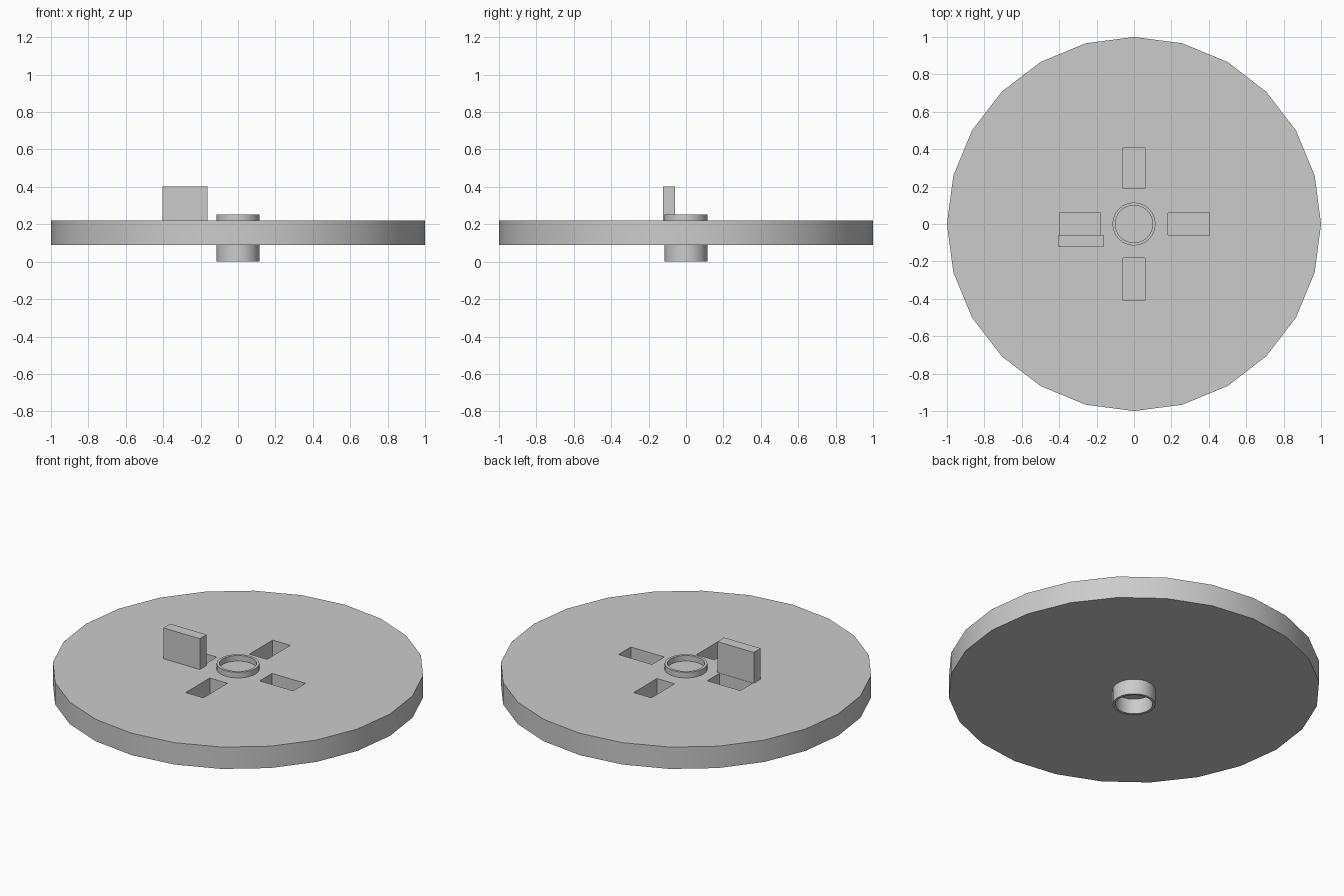
import bpy, bmesh, math

if "Cube" in bpy.data.objects:
    bpy.data.objects.remove(bpy.data.objects["Cube"])

grey = bpy.data.materials.new("light grey")
grey.diffuse_color = (0.6, 0.6, 0.6, 1)
grey.use_nodes = True
grey.node_tree.nodes["Principled BSDF"].inputs["Base Color"].default_value = grey.diffuse_color


def make(name, bm, smooth=False):
    bmesh.ops.recalc_face_normals(bm, faces=bm.faces)
    me = bpy.data.meshes.new(name)
    bm.to_mesh(me)
    bm.free()
    me.materials.append(grey)
    ob = bpy.data.objects.new(name, me)
    bpy.context.collection.objects.link(ob)
    if smooth:
        activate(ob)
        bpy.ops.object.shade_smooth_by_angle(angle=math.radians(30))
    return ob


def activate(ob):
    bpy.ops.object.select_all(action='DESELECT')
    ob.select_set(True)
    bpy.context.view_layer.objects.active = ob


def add_box(bm, x0, x1, y0, y1, z0, z1):
    verts = bmesh.ops.create_cube(bm, size=1)["verts"]
    for v in verts:
        v.co.x = x1 if v.co.x > 0 else x0
        v.co.y = y1 if v.co.y > 0 else y0
        v.co.z = z1 if v.co.z > 0 else z0


def lathe(name, profile, n):
    """Revolve a closed (radius, z) profile around z."""
    bm = bmesh.new()
    rings = []
    for i in range(n):
        a = 2 * math.pi * i / n
        rings.append([bm.verts.new((r * math.cos(a), r * math.sin(a), z)) for r, z in profile])
    m = len(profile)
    for i in range(n):
        p, q = rings[i], rings[(i + 1) % n]
        for j in range(m):
            k = (j + 1) % m
            bm.faces.new((p[j], q[j], q[k], p[k]))
    return make(name, bm, True)


# 24-sided disc
bm = bmesh.new()
bmesh.ops.create_cone(bm, cap_ends=True, segments=24, radius1=1, radius2=1, depth=0.13)
bmesh.ops.translate(bm, verts=bm.verts, vec=(0, 0, 0.155))
disc = make("disc", bm)

# four blind pockets around the hub
bm = bmesh.new()
w = 0.058
for x0, x1, y0, y1 in ((0.183, 0.403, -w, w), (-0.398, -0.18, -w, w),
                       (-w, w, 0.19, 0.408), (-w, w, -0.408, -0.182)):
    add_box(bm, x0, x1, y0, y1, 0.10, 0.3)
cutter = make("pocket_cutter", bm)
cutter.hide_render = True
mod = disc.modifiers.new("pockets", 'BOOLEAN')
mod.operation = 'DIFFERENCE'
mod.solver = 'EXACT'
mod.object = cutter
activate(disc)
bpy.ops.object.modifier_apply(modifier=mod.name)
bpy.data.objects.remove(cutter)
activate(disc)
bpy.ops.object.shade_smooth_by_angle(angle=math.radians(30))

# hollow hub passing through the disc
lathe("hub_tube", [(0.115, 0), (0.115, 0.253), (0.1, 0.253), (0.1, 0)], 32)

# upright block beside the left pocket
bm = bmesh.new()
add_box(bm, -0.404, -0.164, -0.124, -0.06, 0.215, 0.403)
make("upright_block", bm)
